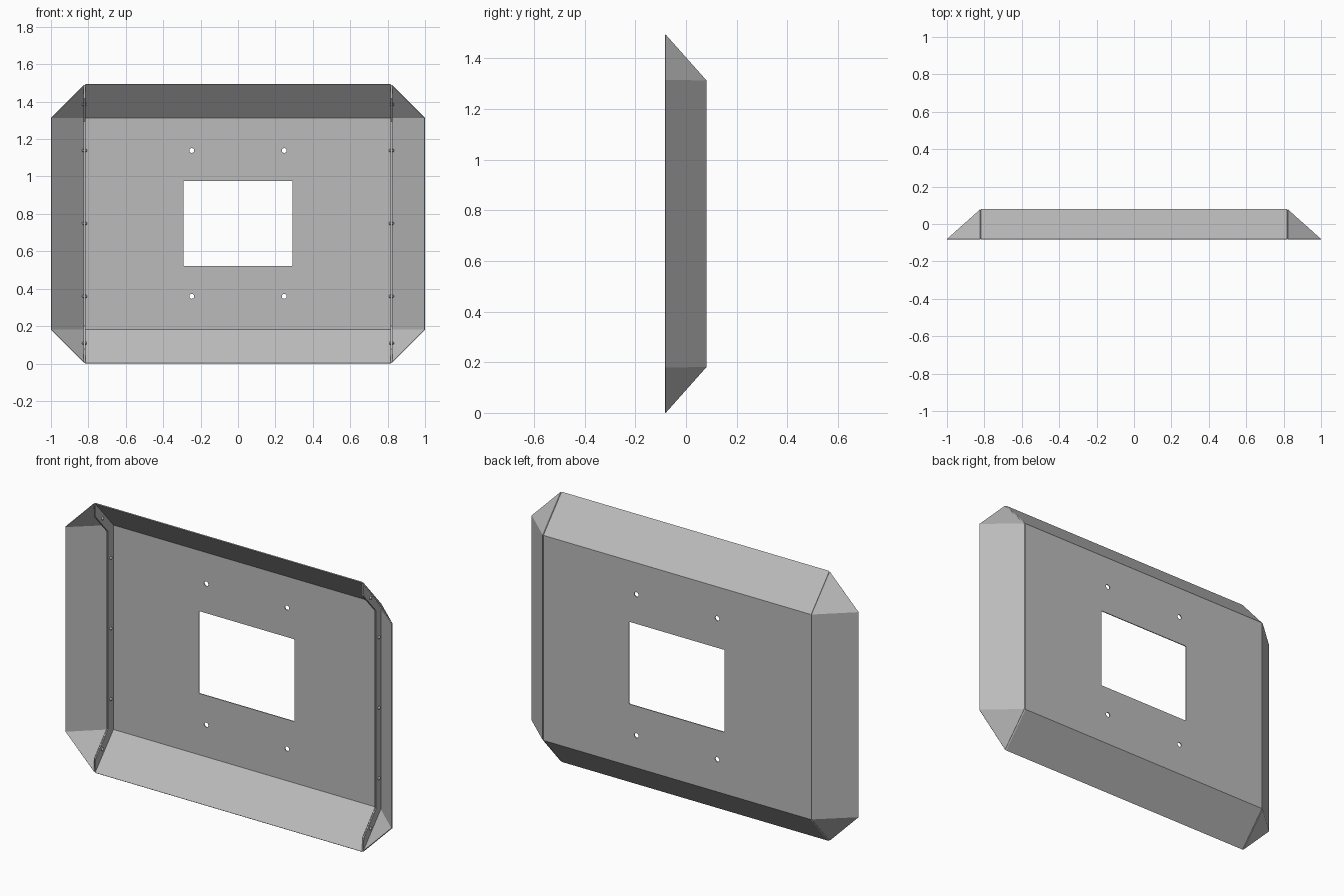
import bpy, bmesh, math
from mathutils import Matrix

cube = bpy.data.objects.get("Cube")
if cube:
    bpy.data.objects.remove(cube)

SEAM, SIDE = 0.82, 1.0             # seam and outer edge, x
FRONT, BACK = -0.08, 0.08          # rim and back plane, y
HEIGHT, FOLD = 1.494, 0.18         # total height, height of sloped margins
LIP, SHEET, BEND = 0.052, 0.005, 0.005
GAP = 0.0005

metal = bpy.data.materials.new("sheet_grey")
metal.use_nodes = True
metal.diffuse_color = (0.5, 0.5, 0.5, 1)
metal.node_tree.nodes["Principled BSDF"].inputs["Base Color"].default_value = (0.5, 0.5, 0.5, 1)


def make_object(name, bm):
    mesh = bpy.data.meshes.new(name)
    bm.to_mesh(mesh)
    bm.free()
    mesh.materials.append(metal)
    obj = bpy.data.objects.new(name, mesh)
    bpy.context.collection.objects.link(obj)
    return obj


def mirrored(lower):
    """Complete a (y, z) half profile with its upper half."""
    return lower + [(y, HEIGHT - z) for y, z in reversed(lower)]


# Folded profile and the edge of the joining lip, offset inward from it
run, slope = BACK - FRONT, math.hypot(BACK - FRONT, FOLD)
rise = LIP * slope / run
outer = mirrored([(FRONT, 0), (BACK, FOLD)])
inner = mirrored([(FRONT, rise), (BACK - LIP, FOLD + rise - LIP * FOLD / run)])


def add_row(bm, x, profile):
    return [bm.verts.new((x, y, z)) for y, z in profile]


def bridge(bm, a, b):
    for i in range(len(a) - 1):
        bm.faces.new((a[i], b[i], b[i + 1], a[i + 1]))


def finish_sheet(name, bm, folds):
    """Orient the faces outward, round the lip folds and give thickness."""
    bm.normal_update()
    ref = max(bm.faces, key=lambda f: abs(f.normal.y) * f.calc_area())
    if ref.normal.y < 0:
        bmesh.ops.reverse_faces(bm, faces=bm.faces[:])
    bmesh.ops.bevel(bm, geom=folds, offset=BEND, segments=3, profile=0.5,
                    affect='EDGES')
    obj = make_object(name, bm)
    mod = obj.modifiers.new("thickness", 'SOLIDIFY')
    mod.thickness = SHEET
    mod.offset = -1
    mod.use_even_offset = True
    return obj


def row_edges(bm, row):
    return [bm.edges.get((a, b)) for a, b in zip(row, row[1:])]


# Centre panel with sloped top and bottom and a lip along each end
bm = bmesh.new()
x = SEAM - GAP
rows = [add_row(bm, -x, inner), add_row(bm, -x, outer),
        add_row(bm, x, outer), add_row(bm, x, inner)]
for a, b in zip(rows, rows[1:]):
    bridge(bm, a, b)
centre = finish_sheet("centre_panel", bm, row_edges(bm, rows[1]) + row_edges(bm, rows[2]))

# Window and mounting holes
cut = bmesh.new()
mid = HEIGHT / 2 + 0.002
box = bmesh.ops.create_cube(cut, size=1, matrix=Matrix.Translation((0, BACK, mid))
                            @ Matrix.Diagonal((0.585, 0.1, 0.455, 1)))
upright = [e for e in cut.edges if abs(e.verts[0].co.y - e.verts[1].co.y) > 0.05]
bmesh.ops.bevel(cut, geom=upright, offset=0.006, segments=3, profile=0.5, affect='EDGES')
for hx in (-0.247, 0.247):
    for hz in (-0.39, 0.39):
        bmesh.ops.create_cone(cut, cap_ends=True, segments=20, radius1=0.013,
                              radius2=0.013, depth=0.1,
                              matrix=Matrix.Translation((hx, BACK, mid + hz))
                              @ Matrix.Rotation(math.pi / 2, 4, 'X'))
cutter = make_object("opening_cutter", cut)
cutter.hide_render = True
mod = centre.modifiers.new("openings", 'BOOLEAN')
mod.operation = 'DIFFERENCE'
mod.solver = 'EXACT'
mod.object = cutter
bpy.context.view_layer.objects.active = centre
for m in list(centre.modifiers):
    bpy.ops.object.modifier_apply(modifier=m.name)
bpy.data.objects.remove(cutter)

# Side panels with triangular corners and a matching lip
for name, s in (("left_side_panel", 1), ("right_side_panel", -1)):
    bm = bmesh.new()
    x = s * (SEAM + GAP)
    lip, seam = add_row(bm, x, inner), add_row(bm, x, outer)
    bridge(bm, lip, seam)
    low, high = add_row(bm, s * SIDE, [(FRONT, FOLD), (FRONT, HEIGHT - FOLD)])
    bm.faces.new((seam[0], low, seam[1]))
    bm.faces.new((seam[1], low, high, seam[2]))
    bm.faces.new((seam[2], high, seam[3]))
    finish_sheet(name, bm, row_edges(bm, seam))

# Rivets through the paired lips
depth = LIP * 0.55
slant_y = (FRONT + BACK) / 2 - depth * FOLD / slope
slant_z = FOLD / 2 + depth * run / slope
spots = [(BACK - depth, mid + dz) for dz in (-0.39, 0, 0.39)]
spots += [(slant_y, slant_z), (slant_y, HEIGHT - slant_z)]
for name, s in (("left_rivets", 1), ("right_rivets", -1)):
    bm = bmesh.new()
    for y, z in spots:
        bmesh.ops.create_uvsphere(bm, u_segments=16, v_segments=8, radius=1,
                                  matrix=Matrix.Translation((s * SEAM, y, z))
                                  @ Matrix.Diagonal((0.014, 0.01, 0.01, 1)))
    for f in bm.faces:
        f.smooth = True
    make_object(name, bm)
